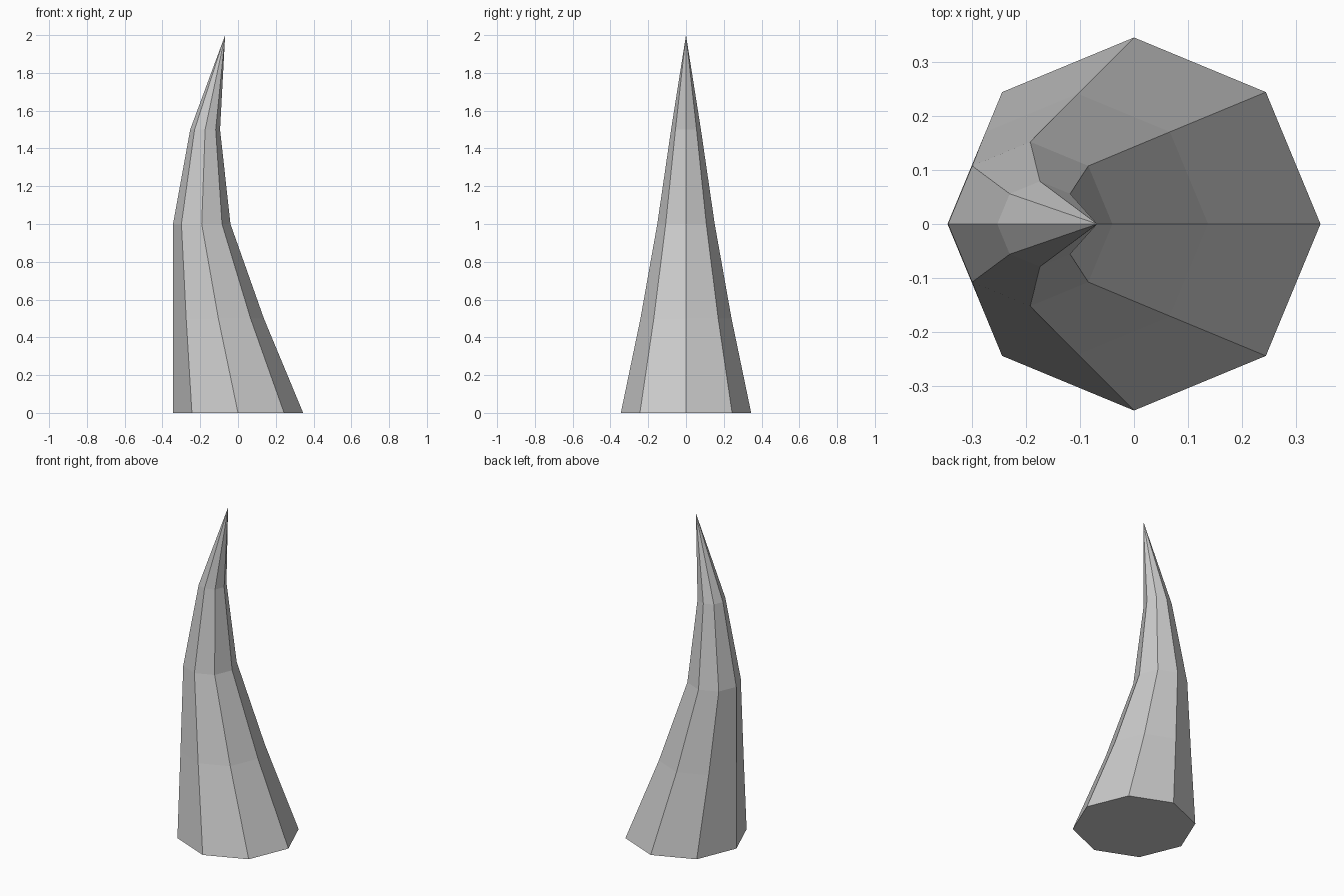
import bpy, bmesh
from math import cos, sin, tau

if "Cube" in bpy.data.objects:
    bpy.data.objects.remove(bpy.data.objects["Cube"])

SIDES = 8
# centre x, height, radius of each cross-section
RINGS = [(0, 0, 0.345), (-0.104, 0.5, 0.241), (-0.192, 1.0, 0.152), (-0.174, 1.5, 0.079)]
TIP = (-0.068, 0, 2.0)

bm = bmesh.new()
rings = [[bm.verts.new((cx + r * cos(tau * i / SIDES), r * sin(tau * i / SIDES), z))
          for i in range(SIDES)] for cx, z, r in RINGS]

# flat base
bm.faces.new(rings[0][::-1])

# curved sides
for low, high in zip(rings, rings[1:]):
    for i in range(SIDES):
        j = (i + 1) % SIDES
        bm.faces.new((low[i], low[j], high[j], high[i]))

# pointed tip
tip = bm.verts.new(TIP)
for i in range(SIDES):
    bm.faces.new((rings[-1][i], rings[-1][(i + 1) % SIDES], tip))

bmesh.ops.recalc_face_normals(bm, faces=bm.faces)
mesh = bpy.data.meshes.new("horn")
bm.to_mesh(mesh)
bm.free()
bpy.context.collection.objects.link(bpy.data.objects.new("horn", mesh))
